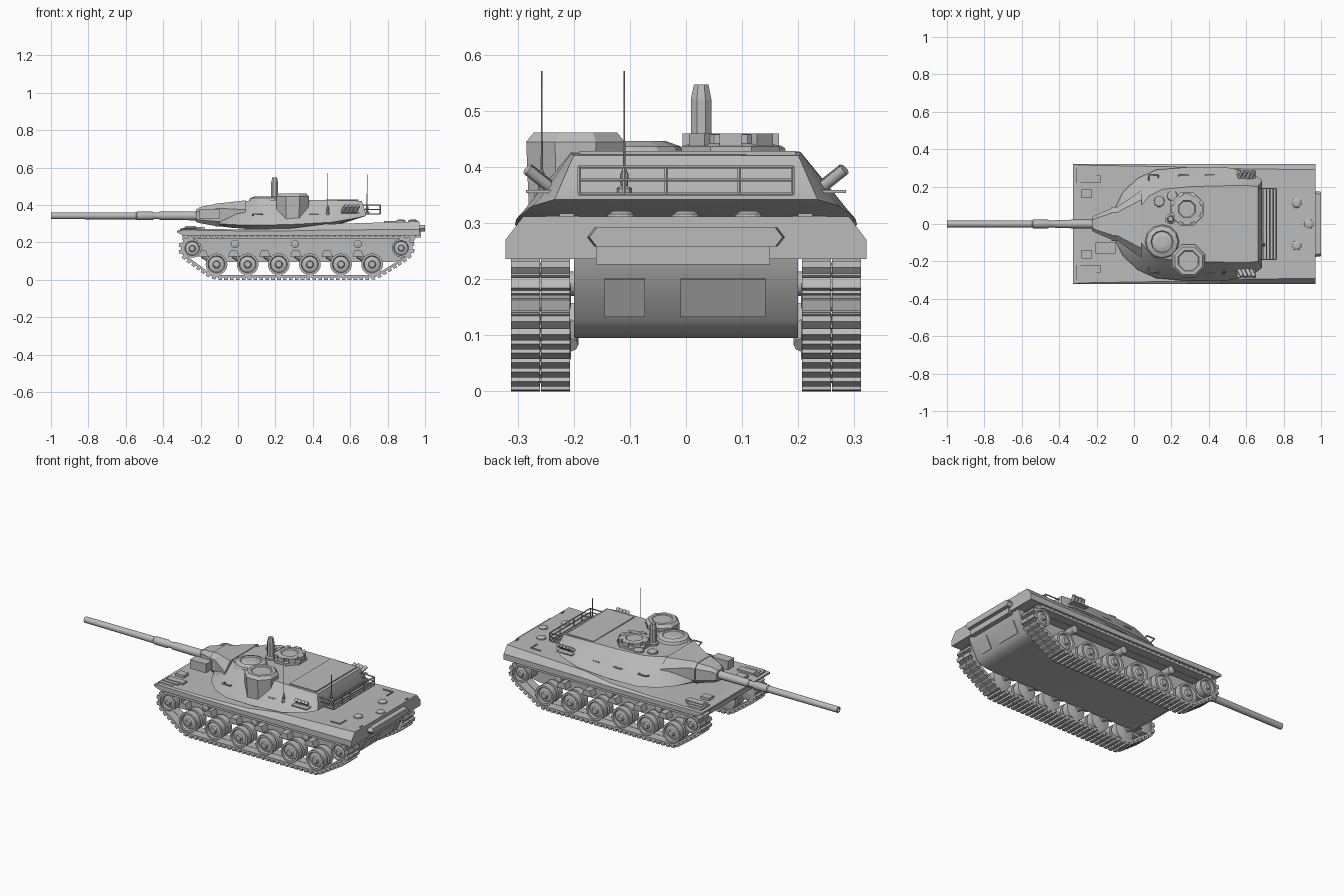
import bpy, bmesh, math
from mathutils import Vector, Matrix

if "Cube" in bpy.data.objects:
    bpy.data.objects.remove(bpy.data.objects["Cube"])

paint = bpy.data.materials.new("grey paint")
paint.diffuse_color = (0.5, 0.5, 0.5, 1)
paint.use_nodes = True
paint.node_tree.nodes["Principled BSDF"].inputs["Base Color"].default_value = paint.diffuse_color


def finish(name, bm, angle=0):
    """Turn a bmesh into an object; edges under the angle are smoothed."""
    bmesh.ops.recalc_face_normals(bm, faces=bm.faces)
    for f in bm.faces:
        f.smooth = angle > 0
    for e in bm.edges:
        e.smooth = e.calc_face_angle(0) < math.radians(angle)
    me = bpy.data.meshes.new(name)
    bm.to_mesh(me)
    bm.free()
    me.materials.append(paint)
    bpy.context.collection.objects.link(bpy.data.objects.new(name, me))


def loft(bm, rings):
    rows = [[bm.verts.new(p) for p in r] for r in rings]
    n = len(rows[0])
    for a, b in zip(rows, rows[1:]):
        for i in range(n):
            bm.faces.new((a[i], a[(i + 1) % n], b[(i + 1) % n], b[i]))
    bm.faces.new(rows[0])
    bm.faces.new(rows[-1])


def lathe(bm, prof, origin, axis, seg=16, phase=0.0):
    """Revolve (radius, height) pairs about an axis."""
    q = Vector(axis).to_track_quat('Z', 'Y')
    rings = []
    for r, h in prof:
        angs = [2 * math.pi * (i + phase) / seg for i in range(seg)]
        rings.append([Vector(origin) + q @ Vector((r * math.cos(a), r * math.sin(a), h)) for a in angs])
    loft(bm, rings)


def tube(bm, a, b, r, seg=8):
    d = Vector(b) - Vector(a)
    lathe(bm, [(r, 0), (r, d.length)], a, d, seg)


def box(bm, lo, hi, rot=Matrix()):
    lo, hi = Vector(lo), Vector(hi)
    m = Matrix.Translation((lo + hi) / 2) @ rot @ Matrix.Diagonal((*(hi - lo), 1))
    bmesh.ops.create_cube(bm, size=1, matrix=m)


def octa(x, hy, z0, z1, c):
    """Chamfered rectangle across the gun axis."""
    return [(x, s * y, z) for s, y, z in (
        (1, hy, z0 + c), (1, hy, z1 - c), (1, hy - c, z1), (-1, hy - c, z1),
        (-1, hy, z1 - c), (-1, hy, z0 + c), (-1, hy - c, z0), (1, hy - c, z0))]


# lower hull
bm = bmesh.new()
side = [(-.3, .245), (-.29, .2), (-.17, .102), (-.15, .095), (.82, .095), (.87, .103),
        (.90, .125), (.95, .225), (.955, .245)]
loft(bm, [[(x, y, z) for x, z in side] for y in (-.2, .2)])
finish("lower_hull", bm, 35)

# upper hull with fenders: x, top z, shoulder z, bottom z, top half width
bm = bmesh.new()
loft(bm, [[(x, yt, zt), (x, .322, zm), (x, .322, zb), (x, -.322, zb), (x, -.322, zm), (x, -yt, zt)]
          for x, zt, zm, zb, yt in (
              (-.325, .262, .258, .252, .32), (-.29, .272, .266, .237, .315), (.0, .270, .262, .236, .31),
              (.28, .275, .262, .236, .305), (.46, .298, .266, .236, .297), (.97, .312, .27, .236, .29))])
finish("upper_hull", bm)

# tracks: hull of wheel circles, resampled into shoes
WHEELS = [-.115 + .1664 * i for i in range(6)]
circles = [(-.245, .168, .056), (.872, .17, .056)] + [(x, .083, .064) for x in WHEELS]
pts = sorted((cx + r * math.cos(k * math.pi / 24), cz + r * math.sin(k * math.pi / 24))
             for cx, cz, r in circles for k in range(48))


def half_hull(points):
    h = []
    for p in points:
        while len(h) > 1 and ((h[-1][0] - h[-2][0]) * (p[1] - h[-2][1])
                              - (h[-1][1] - h[-2][1]) * (p[0] - h[-2][0])) <= 1e-9:
            h.pop()
        h.append(p)
    return h[:-1]


loop = [Vector(p) for p in half_hull(pts) + half_hull(pts[::-1])]
lens = [(loop[(i + 1) % len(loop)] - p).length for i, p in enumerate(loop)]
count = 84
pitch = sum(lens) / count


def along(d):
    d %= sum(lens)
    for i, l in enumerate(lens):
        if d <= l:
            return loop[i].lerp(loop[(i + 1) % len(loop)], d / l)
        d -= l
    return loop[0]


for s, label in ((1, "left"), (-1, "right")):
    bm = bmesh.new()
    for k in range(count):
        a, b = along(k * pitch), along((k + 1) * pitch)
        t = (b - a).normalized()
        n, mid = Vector((t.y, -t.x)), (a + b) / 2
        frame = Matrix(((t.x, 0, n.x), (0, 1, 0), (t.y, 0, n.y))).to_4x4()
        for y in (.2325, .286):
            for off, length, thick in ((0, 1.0, .012), (.0125, .62, .013)):
                c = mid + n * off
                size = Matrix.Diagonal((pitch * length, .051, thick, 1))
                bmesh.ops.create_cube(bm, size=1, matrix=Matrix.Translation((c.x, s * y, c.y)) @ frame @ size)
        bmesh.ops.create_cube(bm, size=1, matrix=Matrix.Translation((mid.x, s * .259, mid.y)) @ frame
                              @ Matrix.Diagonal((pitch * .5, .012, .008, 1)))
    finish(label + "_track", bm)

    # road wheels, end wheels and return rollers
    bm = bmesh.new()
    dual = [(.016, .309), (.02, .297), (.042, .291), (.046, .304), (.058, .304), (.058, .266), (.03, .264),
            (.03, .252), (.058, .25), (.058, .212), (.02, .205)]
    for x in WHEELS:
        lathe(bm, dual, (x, 0, .083), (0, s, 0), 24)
    for x, z in ((-.245, .168), (.872, .17)):
        lathe(bm, [(r * .86, h) for r, h in dual], (x, 0, z), (0, s, 0), 24)
    for x in (-.016, .305, .64):
        lathe(bm, [(.01, .29), (.022, .285), (.022, .2)], (x, 0, .192), (0, s, 0), 12)
    finish(label + "_wheels", bm, 35)

    # suspension arms and stops
    bm = bmesh.new()
    for x in WHEELS:
        tube(bm, (x - .075, s * .206, .13), (x, s * .206, .083), .014)
        loft(bm, [[(x - .075 + u, y * s, z) for u, z in ((-.03, .125), (.03, .125), (.018, .158), (-.018, .158))]
                  for y in (.195, .25)])
    finish(label + "_suspension", bm)

    # grenade launchers on the turret side
    bm = bmesh.new()
    for i in range(4):
        a = Vector((.55 + .022 * i, s * (.222 + .003 * (i % 2)), .35))
        tube(bm, a, a + Vector((.028, s * .058, .046)), .0105)
    box(bm, (.55, s * .21, .354), (.65, s * .285, .359))
    finish(label + "_grenade_launchers", bm, 50)

    # front fender steps, lamps and grab handles
    bm = bmesh.new()
    for i in range(3):
        box(bm, (-.31 + .012 * i, s * .22, .266), (-.22 + .02 * i, s * .30 - s * .02 * i, .274 + .004 * i))
    box(bm, (-.28, s * .14, .262), (-.225, s * .185, .287))
    for x in (.08, .24, .38):
        y = s * .262
        tube(bm, (x, y, .352), (x + .05, y, .352), .004, 6)
        for u in (0, .05):
            tube(bm, (x + u, y - s * .03, .345), (x + u, y, .352), .004, 6)
    finish(label + "_fittings", bm)

# turret shell: half outlines from nose to tail, one per level
levels = [
    [(-.09, .07, .285), (-.03, .14, .278), (.05, .2, .272), (.14, .24, .268), (.3, .26, .268), (.44, .25, .278),
     (.53, .23, .298), (.57, .18, .305)],
    [(-.105, .08, .30), (-.06, .17, .297), (.02, .245, .293), (.12, .29, .292), (.3, .305, .297), (.5, .302, .308),
     (.63, .275, .33), (.685, .235, .342)],
    [(-.095, .08, .315), (-.045, .165, .313), (.03, .238, .31), (.125, .28, .31), (.3, .293, .314), (.5, .288, .324),
     (.63, .262, .342), (.685, .23, .352)],
    [(.02, .05, .418), (.04, .1, .421), (.08, .15, .425), (.15, .185, .428), (.3, .2, .428), (.5, .205, .426),
     (.62, .205, .424), (.662, .2, .421)]]
bm = bmesh.new()
loft(bm, [h + [(x, -y, z) for x, y, z in reversed(h)] for h in levels])
finish("turret", bm, 28)

# mantlet with collar
bm = bmesh.new()
loft(bm, [octa(-.225, .036, .31, .375, .015), octa(-.2, .05, .302, .39, .018), octa(-.12, .083, .288, .405, .025)])
loft(bm, [octa(-.12, .09, .285, .408, .028), octa(-.09, .09, .285, .41, .028), octa(.04, .18, .285, .425, .05)])
finish("mantlet", bm)
bm = bmesh.new()
box(bm, (-.205, -.158, .325), (-.10, -.1, .378))
finish("sight_box", bm)

# gun barrel, pointing to -x, with a bored muzzle
bm = bmesh.new()
lathe(bm, [(.024, 0), (.022, .22), (.018, .22), (.018, .25), (.023, .26), (.023, .34), (.019, .345), (.0175, .80),
           (.011, .80), (.011, .74)], (-.2, 0, .342), (-1, 0, 0), 16)
finish("gun_barrel", bm, 35)

# roof cupolas and hatches
bm = bmesh.new()
lathe(bm, [(.095, .42), (.095, .437), (.078, .442), (.078, .458), (.05, .46), (.045, .455)],
      (.283, .08, 0), (0, 0, 1), 8, .5)
for i in range(8):
    a = i * math.pi / 4
    c = Vector((.283 + .076 * math.cos(a), .08 + .076 * math.sin(a), .447))
    box(bm, c - Vector((.01, .02, .013)), c + Vector((.01, .02, .013)), Matrix.Rotation(a, 4, 'Z'))
finish("commander_cupola", bm)
bm = bmesh.new()
lathe(bm, [(.098, .41), (.085, .437), (.06, .446), (.055, .44), (.03, .446)], (.15, -.095, 0), (0, 0, 1), 12)
finish("gunner_hatch", bm)
bm = bmesh.new()
lathe(bm, [(.02, .262), (.045, .28), (.09, .325), (.095, .445), (.08, .462), (.06, .462), (.055, .458)],
      (.292, -.197, 0), (0, 0, 1), 8, .5)
finish("weapon_pod", bm)
bm = bmesh.new()
lathe(bm, [(.03, .42), (.03, .435), (.02, .44), (.02, .52), (.014, .547)], (.196, .027, 0), (0, 0, 1), 8, .5)
finish("periscope", bm)
bm = bmesh.new()
for x, y in ((.135, .12), (.205, .15)):
    lathe(bm, [(.03, .415), (.028, .434), (.02, .438)], (x, y, 0), (0, 0, 1), 10)
box(bm, (.47, -.19, .42), (.645, .195, .429))
finish("roof_plates", bm)

# antennas
bm = bmesh.new()
for x, y, z in ((.48, -.257, .345), (.69, -.11, .35)):
    lathe(bm, [(.013, 0), (.013, .012), (.006, .016), (.008, .035), (.002, .05), (.001, .571 - z)],
          (x, y, z), (0, 0, 1), 8)
finish("antennas", bm)

# stowage rack behind the turret
bm = bmesh.new()
for z in (.352, .377, .4):
    tube(bm, (.76, -.19, z), (.76, .19, z), .0035, 6)
    for y in (-.19, .19):
        tube(bm, (.66, y, z), (.76, y, z), .0035, 6)
for x in (.69, .708, .726, .744):
    tube(bm, (x, -.19, .352), (x, .19, .352), .0035, 6)
for y in (-.19, -.11, -.035, .095, .19):
    tube(bm, (.76, y, .352), (.76, y, .4), .0035, 6)
finish("stowage_rack", bm)

# engine deck caps and panels
bm = bmesh.new()
for x, y in ((.87, .112), (.935, 0), (.87, -.115)):
    lathe(bm, [(.027, .3), (.025, .316), (.014, .322)], (x, y, 0), (0, 0, 1), 14)
for s in (1, -1):
    box(bm, (.78, s * .245, .304), (.845, s * .25, .314))
    box(bm, (.84, s * .19, .304), (.845, s * .25, .314))
    box(bm, (.955, s * .2, .305), (.96, s * .225, .317))
finish("deck_caps", bm)

# rear boxes and access panels
bm = bmesh.new()
loft(bm, [[(x, s * (w - c), z) for s, c, z in ((-1, .013, .258), (-1, 0, .275), (-1, .013, .292),
                                               (1, .013, .292), (1, 0, .275), (1, .013, .258))]
          for x, w in ((.96, .177), (1.0, .172))])
box(bm, (.93, -.16, .226), (.978, .15, .26))
tilt = Matrix.Rotation(.464, 4, 'Y')
for y0, y1 in ((-.145, -.073), (-.01, .142)):
    box(bm, (.919, y0, .131), (.927, y1, .205), tilt)
finish("rear_plates", bm)
